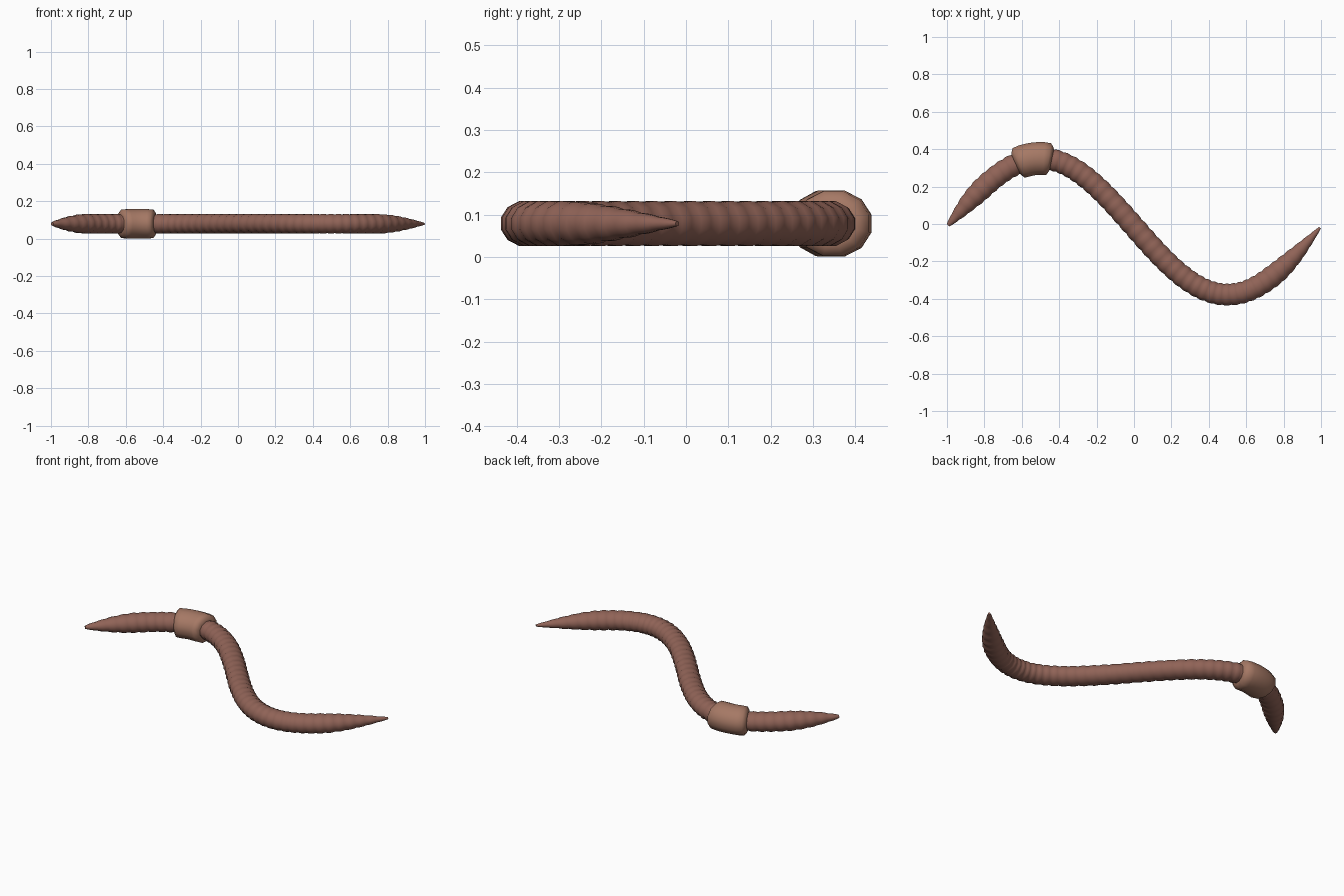
import bpy, bmesh, math
from mathutils import Vector

if "Cube" in bpy.data.objects:
    bpy.data.objects.remove(bpy.data.objects["Cube"])

SIDES = 12
MID_Z = 0.079
AMP = 0.364
SHIFT_Y = -0.0135
X_END = 0.994
WIDEN = 1.12  # cross-section is a little wider than tall


def centre(x):
    return Vector((x, -AMP * math.sin(math.pi * x) + SHIFT_Y, MID_Z))


def sideways(x):
    # unit vector across the path, in the ground plane
    slope = -AMP * math.pi * math.cos(math.pi * x)
    return Vector((-slope, 1, 0)).normalized()


def material(name, rgb):
    mat = bpy.data.materials.new(name)
    mat.diffuse_color = (*rgb, 1)
    mat.use_nodes = True
    mat.node_tree.nodes["Principled BSDF"].inputs["Base Color"].default_value = mat.diffuse_color
    return mat


def sweep(name, stations, mat, angle):
    """Loft 12-sided rings along the wavy path; stations are (x, radius)."""
    bm = bmesh.new()
    rings = []
    for x, r in stations:
        c, side = centre(x), sideways(x)
        ring = []
        for i in range(SIDES):
            a = math.tau * (i + 0.5) / SIDES
            ring.append(bm.verts.new(c + side * (WIDEN * r * math.cos(a)) + Vector((0, 0, r * math.sin(a)))))
        rings.append(ring)
    for a, b in zip(rings, rings[1:]):
        for i in range(SIDES):
            j = (i + 1) % SIDES
            bm.faces.new((a[i], a[j], b[j], b[i]))
    bm.faces.new(rings[0])
    bm.faces.new(rings[-1])
    bmesh.ops.recalc_face_normals(bm, faces=bm.faces)
    mesh = bpy.data.meshes.new(name)
    bm.to_mesh(mesh)
    bm.free()
    mesh.materials.append(mat)
    obj = bpy.data.objects.new(name, mesh)
    bpy.context.collection.objects.link(obj)
    bpy.context.view_layer.objects.active = obj
    obj.select_set(True)
    bpy.ops.object.shade_smooth_by_angle(angle=math.radians(angle))
    obj.select_set(False)
    return obj


def body_radius(x):
    # blunt head on the left, longer pointed tail on the right
    head = min(1, (x + X_END) / 0.2)
    tail = min(1, (X_END - x) / 0.27)
    return 0.055 * min(0.17 + 0.83 * math.sin(head * math.pi / 2) ** 0.9,
                       0.12 + 0.88 * math.sin(tail * math.pi / 2))


# Ringed body: shallow bulge on every segment
SEGMENTS, STEPS = 50, 4
body = []
for k in range(SEGMENTS * STEPS + 1):
    t = k / (SEGMENTS * STEPS)
    x = -X_END + 2 * X_END * t
    bulge = abs(math.sin(math.pi * k / STEPS))
    body.append((x, body_radius(x) * (0.92 + 0.08 * bulge)))
sweep("worm_body", body, material("body_skin", (0.28, 0.125, 0.095)), 60)

# Thick saddle band with sloping ends that run into the body
X0, X1 = -0.632, -0.440
band = [(X0, 0.052), (X0 + 0.004, 0.062), (X0 + 0.016, 0.079)]
band += [(X0 + 0.016 + (X1 - X0 - 0.032) * i / 6, 0.081) for i in range(1, 6)]
band += [(X1 - 0.016, 0.079), (X1 - 0.004, 0.062), (X1, 0.052)]
sweep("saddle_band", band, material("band_skin", (0.38, 0.19, 0.13)), 60)
